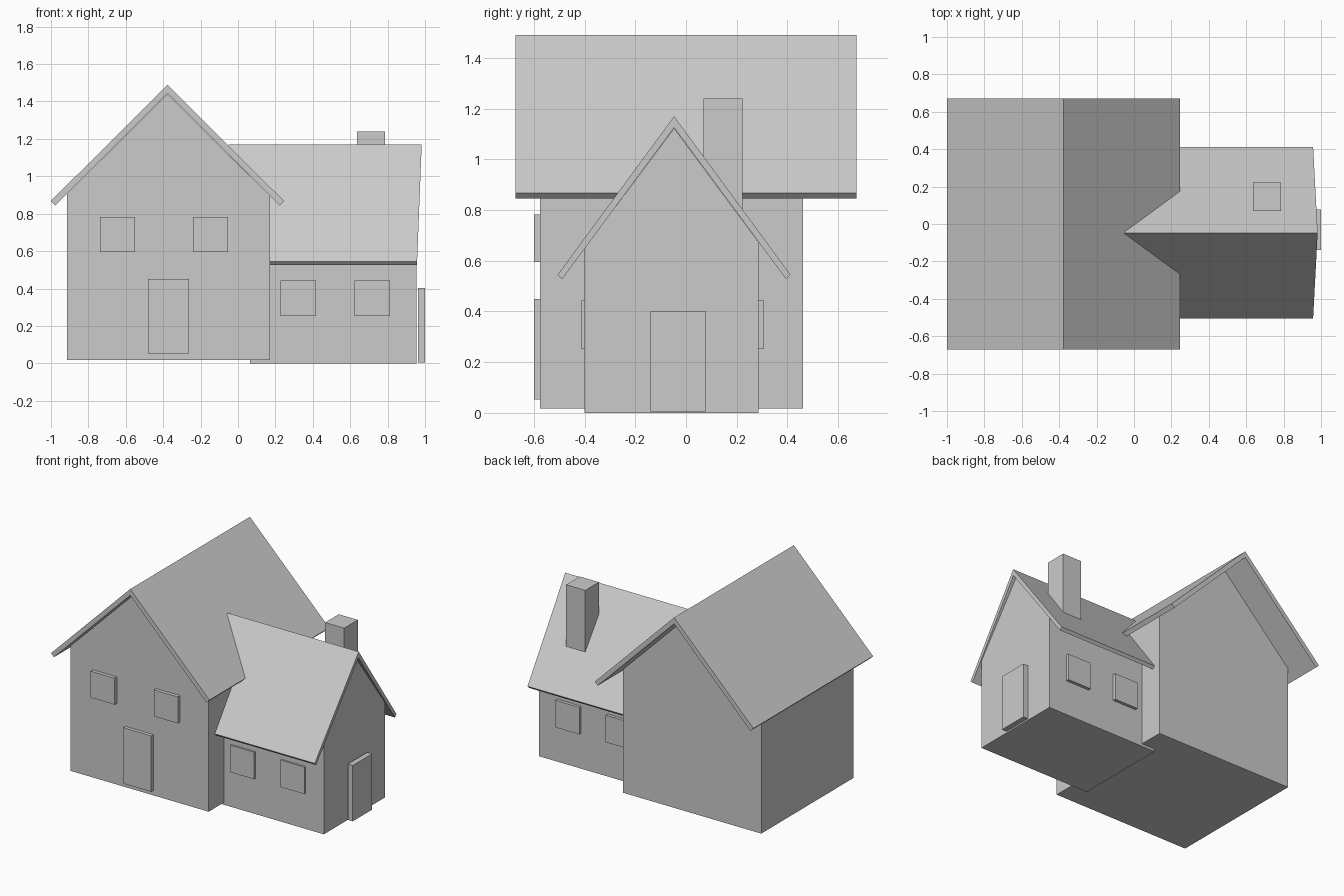
import bpy, bmesh
from mathutils import Vector

if "Cube" in bpy.data.objects:
    bpy.data.objects.remove(bpy.data.objects["Cube"])


def make_object(name, bm):
    bmesh.ops.recalc_face_normals(bm, faces=bm.faces)
    mesh = bpy.data.meshes.new(name)
    bm.to_mesh(mesh)
    bm.free()
    obj = bpy.data.objects.new(name, mesh)
    bpy.context.collection.objects.link(obj)
    return obj


def box(name, x, y, z):
    bm = bmesh.new()
    bmesh.ops.create_cube(bm, size=1)
    for v in bm.verts:
        v.co = Vector([(r[0] + r[1]) / 2 + c * (r[1] - r[0]) for r, c in zip((x, y, z), v.co)])
    return make_object(name, bm)


def prism(name, profile, start, end, place, lean=None):
    """Join two copies of a profile (across, up); lean shifts the far end."""
    bm = bmesh.new()
    near = [bm.verts.new(place(a, start, z)) for a, z in profile]
    far = [bm.verts.new(place(a, end + (lean(z) if lean else 0), z)) for a, z in profile]
    bm.faces.new(near)
    bm.faces.new(far)
    n = len(profile)
    for i in range(n):
        j = (i + 1) % n
        bm.faces.new((near[i], near[j], far[j], far[i]))
    return make_object(name, bm)


def along_y(a, d, z):
    return (a, d, z)


def along_x(a, d, z):
    return (d, a, z)


def gable(left, right, mid, base, eave_l, eave_r, top):
    return [(left, base), (right, base), (right, eave_r), (mid, top), (left, eave_l)]


def roof(mid, half_out, z_out, top, half_in, z_in, under):
    return [(mid - half_out, z_out), (mid, top), (mid + half_out, z_out),
            (mid + half_in, z_in), (mid, under), (mid - half_in, z_in)]


# Main house
prism("main_walls", gable(-0.915, 0.172, -0.377, 0.018, 0.905, 0.894, 1.442),
      -0.575, 0.462, along_y)
prism("main_roof", roof(-0.377, 0.623, 0.868, 1.49, 0.6, 0.845, 1.445),
      -0.672, 0.672, along_y)

# Side wing, whose roof overhangs further at the ridge
prism("wing_walls", gable(-0.4, 0.285, -0.047, 0, 0.648, 0.675, 1.123),
      0.065, 0.955, along_x)
prism("wing_roof", roof(-0.047, 0.459, 0.545, 1.17, 0.442, 0.527, 1.125),
      -0.05, 0.957, along_x, lean=lambda z: 0.025 * (z - 0.53) / 0.64)

# Chimney
box("chimney", (0.636, 0.786), (0.07, 0.223), (0.72, 1.24))

# Doors
box("front_door", (-0.48, -0.262), (-0.6, -0.565), (0.053, 0.45))
box("wing_door", (0.962, 1.0), (-0.14, 0.077), (0.005, 0.402))

# Windows
for i, x in enumerate((-0.738, -0.241)):
    box(f"main_window_{i + 1}", (x, x + 0.188), (-0.6, -0.565), (0.595, 0.783))
for i, x in enumerate((0.228, 0.624)):
    for side, y in (("front", (-0.413, -0.385)), ("back", (0.275, 0.307))):
        box(f"wing_{side}_window_{i + 1}", (x, x + 0.188), y, (0.252, 0.444))
